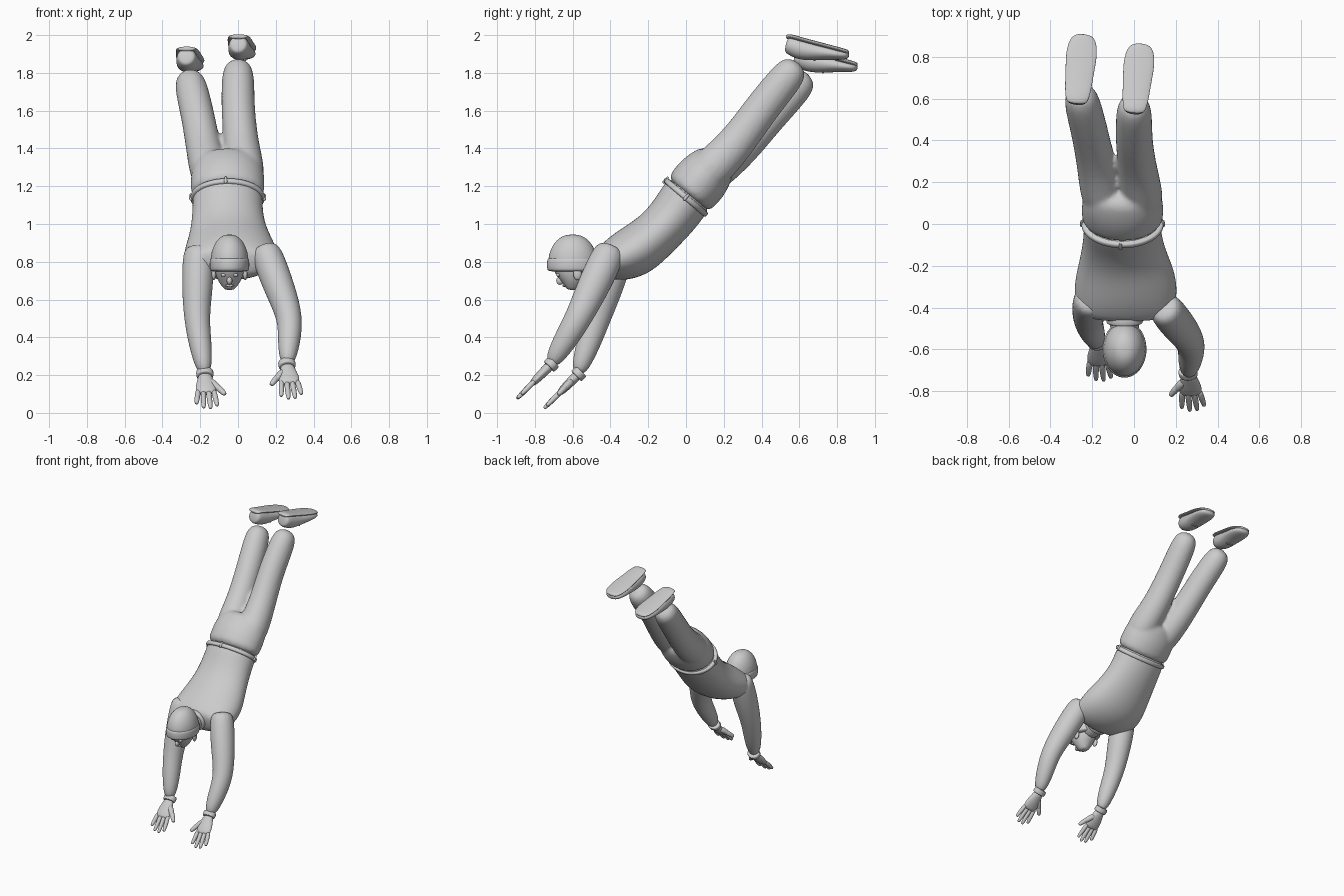
import bpy, bmesh, math
from mathutils import Vector

if "Cube" in bpy.data.objects:
    bpy.data.objects.remove(bpy.data.objects["Cube"])

grey = bpy.data.materials.new("plain grey")
grey.use_nodes = True
grey.diffuse_color = (.6, .6, .6, 1)
grey.node_tree.nodes["Principled BSDF"].inputs["Base Color"].default_value = grey.diffuse_color

SIDES = 16
RIGHT = Vector((1, 0, 0))
UP = Vector((0, 0, 1))
BACK = Vector((0, 1, 0))
SPINE = Vector((0, .65, .76))      # from chest towards the feet
HEAD = Vector((-.045, -.6, .8))    # middle of the head


def finish(name, bm):
    """Turn a bmesh into a smooth shaded object."""
    bmesh.ops.recalc_face_normals(bm, faces=bm.faces)
    for face in bm.faces:
        face.smooth = True
    mesh = bpy.data.meshes.new(name)
    bm.to_mesh(mesh)
    bm.free()
    mesh.materials.append(grey)
    obj = bpy.data.objects.new(name, mesh)
    bpy.context.collection.objects.link(obj)
    return obj


def add_chain(bm, stations):
    """Skin elliptical rings along stations of (centre, half width, half depth)."""
    centres = [Vector(station[0]) for station in stations]
    last = len(centres) - 1
    rings = []
    for i, (_, width, depth) in enumerate(stations):
        along = (centres[min(i + 1, last)] - centres[max(i - 1, 0)]).normalized()
        across = BACK if abs(along.x) > .9 else RIGHT
        across = (across - along * across.dot(along)).normalized()
        deep = along.cross(across)
        angles = [math.tau * k / SIDES for k in range(SIDES)]
        rings.append([bm.verts.new(centres[i] + across * width * math.cos(angle)
                                   + deep * depth * math.sin(angle)) for angle in angles])
    for low, high in zip(rings, rings[1:]):
        for k in range(SIDES):
            j = (k + 1) % SIDES
            bm.faces.new((low[k], low[j], high[j], high[k]))
    bm.faces.new(rings[0][::-1])
    bm.faces.new(rings[-1])


def loft(name, *chains):
    """Rounded skin over one or more chains of stations."""
    bm = bmesh.new()
    for chain in chains:
        add_chain(bm, chain)
    obj = finish(name, bm)
    rounding = obj.modifiers.new("rounding", "SUBSURF")
    rounding.levels = rounding.render_levels = 2
    return obj


def tube(name, start, end, radius):
    """A short rod with a tapered, rounded tip."""
    start, end = Vector(start), Vector(end)
    loft(name, [(start, radius, radius), (start.lerp(end, .5), radius, radius),
                (start.lerp(end, .95), radius * .75, radius * .75),
                (end, radius * .4, radius * .4)])


def band(name, centre, axis, width, depth, height):
    """A flat cuff with rounded rims, wrapped round an axis."""
    centre = Vector(centre)
    half = axis * height / 2
    loft(name, [(centre - half, width * .9, depth * .9),
                (centre - half * .8, width, depth),
                (centre + half * .8, width, depth),
                (centre + half, width * .9, depth * .9)])


def ball(name, place, size):
    bm = bmesh.new()
    bmesh.ops.create_uvsphere(bm, u_segments=SIDES, v_segments=10, radius=1)
    bmesh.ops.scale(bm, vec=size, verts=bm.verts)
    bmesh.ops.translate(bm, vec=place, verts=bm.verts)
    return finish(name, bm)


def limb(top, middle, bottom, radii, sag):
    """Stations through three joints, with a muscle between each pair."""
    top, middle, bottom = Vector(top), Vector(middle), Vector(bottom)
    upper = top.lerp(middle, .5) - UP * sag
    lower = middle.lerp(bottom, .5)
    start = top - (middle - top) * .2
    centres = [start, top, upper, middle, lower, bottom]
    return [(centre, radius, radius * 1.05) for centre, radius in zip(centres, radii)]


# Shirt: waist to shoulders
waist = Vector((-.055, 0, 1.14))
loft("shirt", [
    (waist + SPINE * .04, .18, .13), (waist, .19, .14),
    ((-.055, -.06, 1.05), .19, .135), ((-.05, -.15, .95), .21, .13),
    ((-.04, -.26, .86), .25, .145), ((-.04, -.35, .82), .25, .13),
    ((-.04, -.42, .8), .24, .1), ((-.04, -.46, .79), .18, .07)])

# Trousers: pelvis and two legs fused together
pelvis = [(waist, .195, .14), (waist + SPINE * .07, .2, .15),
          (waist + SPINE * .14, .2, .15), (waist + SPINE * .22, .19, .13),
          (waist + SPINE * .28, .15, .1)]
leg_radii = (.09, .11, .095, .09, .09, .08)
left_leg = limb((.035, .13, 1.29), (0, .39, 1.6), (0, .6, 1.86), leg_radii, .03)
right_leg = limb((-.15, .14, 1.28), (-.21, .43, 1.56), (-.265, .65, 1.8), leg_radii, .03)
trousers = loft("trousers", pelvis, left_leg, right_leg)
fuse = trousers.modifiers.new("fuse", "REMESH")
fuse.mode = "VOXEL"
fuse.voxel_size = .012
fuse.use_smooth_shade = True
soften = trousers.modifiers.new("soften", "SMOOTH")
soften.iterations = 5

# Waistband with its loops
band("waistband", waist, SPINE, .203, .15, .035)
for loop in ((-.065, -.11, 1.23), (.14, 0, 1.14), (-.25, 0, 1.14)):
    loop = Vector(loop)
    tube("belt_loop", loop - SPINE * .02, loop + SPINE * .025, .009)

# Shoes: upper, sole and laces, the same on both feet
heel = Vector((0, .53, 1.955))
steps = [(0, 0, .04, .04), (.02, -.005, .053, .053), (.08, -.03, .062, .06),
         (.15, -.04, .065, .05), (.23, -.05, .073, .037),
         (.3, -.06, .065, .027), (.335, -.063, .037, .017)]
for side, start in (("left", heel), ("right", heel + Vector((-.275, .045, -.065)))):
    shoe, sole = [], []
    for run, rise, width, depth in steps:
        centre = start + BACK * run + UP * rise + RIGHT * run * .1
        shoe.append((centre, width, depth))
        sole.append((centre + UP * depth * .85, width * 1.06, .013))
    loft(side + "_shoe", shoe)
    loft(side + "_sole", sole)
    for k in range(3):
        lace = start + Vector((.015, .15 + .03 * k, .006 * k - .087))
        tube(side + "_lace", lace - RIGHT * .03, lace + RIGHT * .03, .006)

# Arms, shoulder to wrist
arm_radii = (.07, .086, .084, .068, .062, .038)
left_wrist = Vector((.26, -.72, .25))
right_wrist = Vector((-.175, -.575, .2))
loft("left_arm", limb((.16, -.42, .82), (.28, -.57, .5), left_wrist, arm_radii, 0))
loft("right_arm", limb((-.21, -.37, .82), (-.22, -.47, .5), right_wrist, arm_radii, 0))


def hand(side, wrist, inner, drift):
    """Flat palm, four fanned fingers and a thumb; inner is the thumb side."""
    ahead = Vector((drift, -.7, -.7)).normalized()

    def at(forward, sideways=0):
        return wrist + ahead * forward + RIGHT * inner * sideways

    band(side + "_wristband", at(-.01), ahead, .047, .04, .04)
    loft(side + "_palm", [(at(0), .037, .028), (at(.03), .04, .026),
                          (at(.08), .056, .024), (at(.125), .055, .02),
                          (at(.14), .045, .012)])
    for k, tip in enumerate((.23, .25, .245, .215)):
        offset = .04 - .027 * k
        tube(side + "_finger", at(.11, offset), at(tip, offset * 1.35), .015)
    tube(side + "_thumb", at(.04, .02), at(.11, .075), .021)
    tube(side + "_thumb_tip", at(.08, .055), at(.145, .1), .017)


hand("left", left_wrist, -1, .1)
hand("right", right_wrist, 1, .05)

# Neck and collar
nape = Vector((HEAD.x, -.4, .81))
forward = Vector((0, -1, -.2)).normalized()
loft("neck", [(nape, .085, .075), (nape + forward * .08, .07, .068),
              (nape + forward * .17, .065, .07)])
band("collar", nape + forward * .06, forward, .09, .08, .04)

# Head from chin to brow, with facial features
loft("head", [(HEAD + UP * drop, width, depth) for drop, width, depth in (
    (-.15, .022, .024), (-.135, .037, .04), (-.105, .06, .06),
    (-.065, .076, .095), (-.01, .085, .115), (.05, .08, .1))])
ball("nose", HEAD + Vector((0, -.067, -.1)), (.015, .02, .022))
ball("mouth", HEAD + Vector((0, -.045, -.126)), (.024, .01, .007))
for sign in (-1, 1):
    ball("ear", HEAD + Vector((sign * .083, .025, -.065)), (.012, .022, .032))
    ball("eye", HEAD + Vector((sign * .032, -.076, -.07)), (.014, .01, .009))

# Knitted cap and its folded brim
loft("cap", [(HEAD + UP * rise, width, width * 1.28) for rise, width in (
    (-.05, .09), (-.03, .1), (.02, .105), (.08, .09), (.125, .06), (.145, .025))])
band("cap_brim", HEAD - UP * .015, UP, .108, .14, .075)
